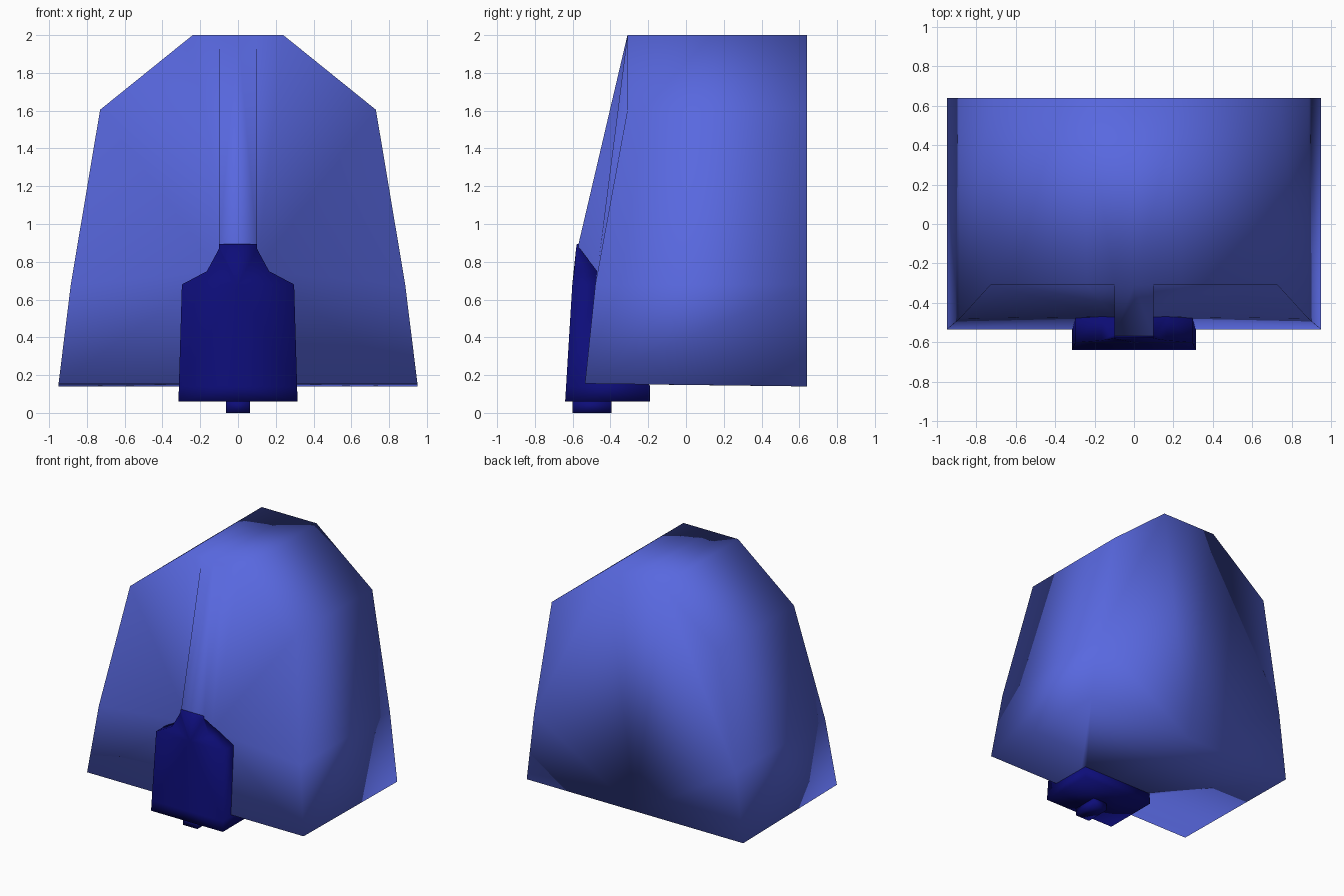
import bpy, bmesh

if "Cube" in bpy.data.objects:
    bpy.data.objects.remove(bpy.data.objects["Cube"])


def material(name, rgb):
    m = bpy.data.materials.new(name)
    m.diffuse_color = (*rgb, 1)
    m.use_nodes = True
    m.node_tree.nodes["Principled BSDF"].inputs["Base Color"].default_value = m.diffuse_color
    return m


blue = material("cornflower_blue", (0.098, 0.138, 0.74))
navy = material("navy", (0.004, 0.004, 0.19))


def half_part(name, verts, faces, mat):
    """Build the +x half from named points and mirror it."""
    bm = bmesh.new()
    v = {k: bm.verts.new(p) for k, p in verts.items()}
    for f in faces:
        bm.faces.new([v[k] for k in f])
    bmesh.ops.recalc_face_normals(bm, faces=bm.faces)
    geom = bm.verts[:] + bm.edges[:] + bm.faces[:]
    bmesh.ops.mirror(bm, geom=geom, axis='X', merge_dist=0.0005)
    bmesh.ops.remove_doubles(bm, verts=bm.verts, dist=0.0005)
    bmesh.ops.recalc_face_normals(bm, faces=bm.faces)
    for f in bm.faces:
        f.smooth = True
    me = bpy.data.meshes.new(name)
    bm.to_mesh(me)
    bm.free()
    me.materials.append(mat)
    ob = bpy.data.objects.new(name, me)
    bpy.context.collection.objects.link(ob)
    return ob


# Main hood: profile swept to the back, with a raised central ridge in front
outline = [(.95, -.535, .155, .14), (.885, -.48, .68, .68),
           (.73, -.31, 1.605, 1.605), (.24, -.31, 2, 2)]
P = {}
for k, (x, y, zf, zb) in enumerate(outline):
    P[f"f{k}"] = (x, y, zf)
    P[f"b{k}"] = (x, .64, zb)
P.update(i0=(.1, -.535, .155), i1=(.1, -.47, .75), i2=(.1, -.31, 2),
         r0=(.1, -.58, .155), r1=(.1, -.57, .89),
         c0=(0, -.58, .155), c1=(0, -.57, .89), c2=(0, -.31, 2),
         k0=(0, .64, .14), k2=(0, .64, 2))
F = [(f"f{k}", f"f{k+1}", f"b{k+1}", f"b{k}") for k in range(3)]
F += [("f3", "b3", "k2", "c2", "i2"),                 # top
      ("b0", "b1", "b2", "b3", "k2", "k0"),           # back
      ("f0", "b0", "k0", "c0", "r0", "i0"),           # underside
      ("f0", "f1", "i1", "i0"), ("f1", "f2", "i1"),   # front
      ("f2", "f3", "i1"), ("f3", "i2", "i1"),
      ("i0", "i1", "r1", "r0"), ("i1", "i2", "r1"),   # ridge
      ("r0", "r1", "c1", "c0"), ("r1", "i2", "c2", "c1")]
half_part("hood_body", P, F, blue)

# Dark front cover wrapped around the lower ridge
ring = [(.315, -.64, .06, -.19), (.313, -.635, .14, -.19), (.297, -.602, .68, -.47),
        (.165, -.592, .75, -.47), (.1, -.582, .87, -.562), (.1, -.578, .895, -.56)]
P = {}
for k, (x, y, z, yb) in enumerate(ring):
    P[f"f{k}"] = (x, y, z)
    P[f"b{k}"] = (x, yb, z)
for k, name in ((0, "0"), (1, "1"), (2, "2"), (5, "5")):
    for s in "fb":
        P[f"c{s}{name}"] = (0, *P[f"{s}{k}"][1:])
F = [(f"f{k}", f"f{k+1}", f"b{k+1}", f"b{k}") for k in range(5)]
for s in "fb":
    F += [(f"{s}0", f"{s}1", f"c{s}1", f"c{s}0"),
          (f"{s}1", f"{s}2", f"c{s}2", f"c{s}1"),
          (f"{s}2", f"{s}3", f"{s}4", f"{s}5", f"c{s}5", f"c{s}2")]
F += [("f0", "b0", "cb0", "cf0"), ("f5", "b5", "cb5", "cf5")]
half_part("front_cover", P, F, navy)

# Small foot peg under the cover
P = {f"{a}{b}": (x, y, z)
     for a, y in (("f", -.6), ("b", -.395))
     for b, x, z in (("0", 0, 0), ("1", .063, 0), ("2", .063, .07), ("3", 0, .07))}
F = [("f0", "f1", "f2", "f3"), ("b0", "b1", "b2", "b3"),
     ("f0", "f1", "b1", "b0"), ("f1", "f2", "b2", "b1"), ("f2", "f3", "b3", "b2")]
half_part("foot_peg", P, F, navy)
